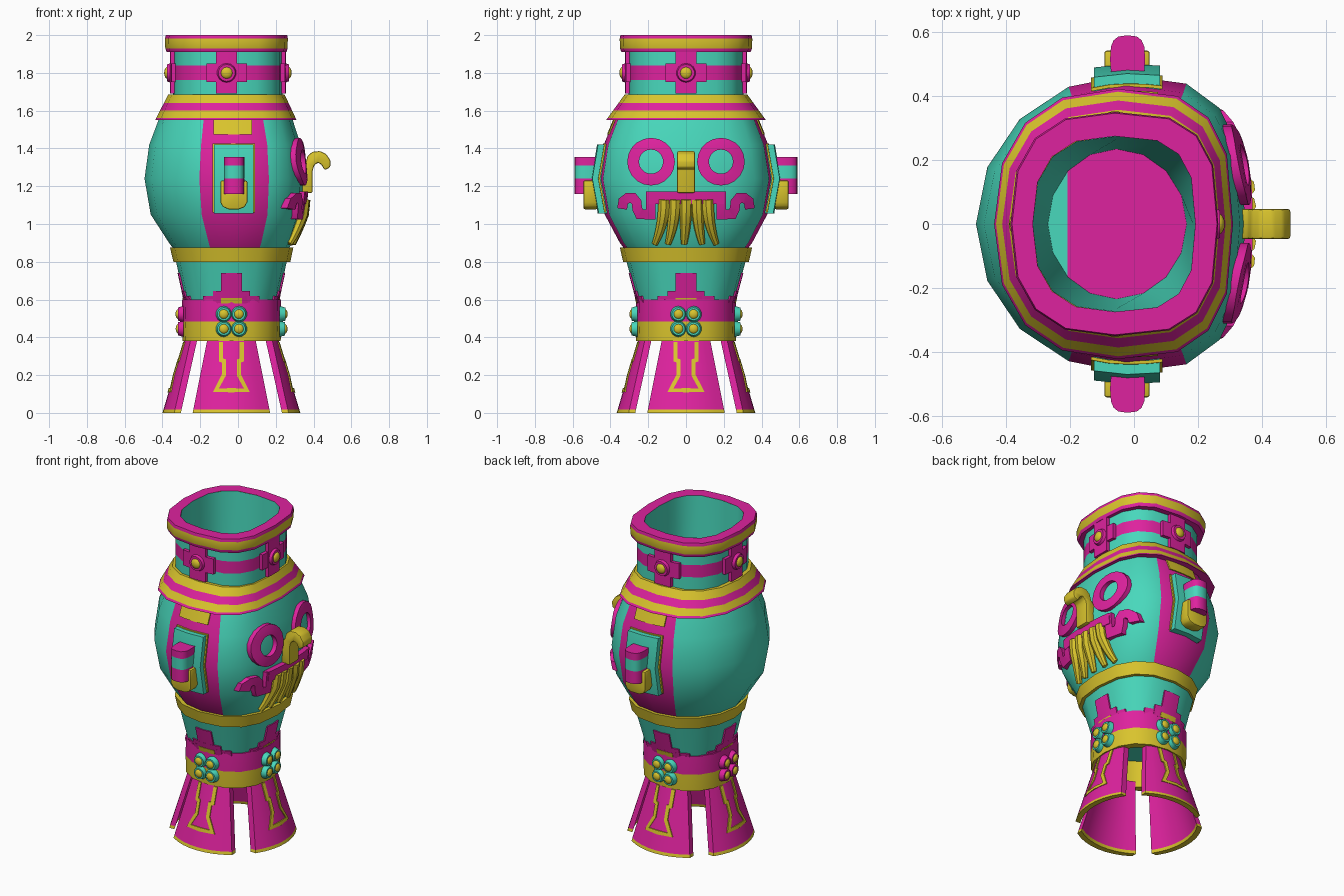
import bpy, bmesh, math
from mathutils import Vector, Matrix

if "Cube" in bpy.data.objects:
    bpy.data.objects.remove(bpy.data.objects["Cube"])


def material(name, rgb):
    m = bpy.data.materials.new(name)
    m.diffuse_color = (*rgb, 1)
    m.use_nodes = True
    m.node_tree.nodes["Principled BSDF"].inputs["Base Color"].default_value = m.diffuse_color
    return m


MATS = [material("teal", (.065, .687, .503)), material("magenta", (.73, .016, .342)),
        material("yellow", (.694, .552, .026))]
T, M, Y = 0, 1, 2
DIRS = {"front": Vector((0, -1, 0)), "rear": Vector((0, 1, 0)),
        "right": Vector((1, 0, 0)), "left": Vector((-1, 0, 0))}


def finish(name, bm, mat=None):
    if mat is not None:
        for f in bm.faces:
            f.material_index = mat
    bmesh.ops.recalc_face_normals(bm, faces=bm.faces)
    me = bpy.data.meshes.new(name)
    bm.to_mesh(me)
    bm.free()
    for m in MATS:
        me.materials.append(m)
    ob = bpy.data.objects.new(name, me)
    bpy.context.collection.objects.link(ob)
    return ob


# A ring is (z, x_min, x_max, y_radius, back_power, front_power): a rounded square
def ring_points(r, c, cy=0, seg=16):
    z, x0, x1, ry, nb, nf = r
    out = []
    for i in range(seg):
        a = 2 * math.pi * i / seg
        co, si = round(math.cos(a), 6), round(math.sin(a), 6)
        n, h = (nf, x1 - c) if co > 0 else (nb, c - x0)
        out.append((c + math.copysign(abs(co) ** (2 / n), co) * h,
                    cy + math.copysign(abs(si) ** (2 / n), si) * ry, z))
    return out


def loft(name, rings, c, rule, cap0=None, cap1=None, cy=0, cut=None):
    bm = bmesh.new()
    rows = [[bm.verts.new(p) for p in ring_points(r, c, cy)] for r in rings]
    for i in range(len(rows) - 1):
        for k in range(16):
            q = (k + 1) % 16
            f = bm.faces.new((rows[i][k], rows[i][q], rows[i + 1][q], rows[i + 1][k]))
            f.material_index = rule(i, k) if callable(rule) else rule[i]
    for row, cap in ((rows[0], cap0), (rows[-1], cap1)):
        if cap is not None:
            bm.faces.new(row).material_index = cap
    if cut:
        cut(bm)
    return finish(name, bm)


def surface(d, rings, c, u, z):
    """Point on a lofted wall seen from direction d, at sideways position u."""
    rs = sorted(rings)
    z_c = min(max(z, rs[0][0]), rs[-1][0])
    for a, b in zip(rs, rs[1:]):
        if z_c <= b[0]:
            break
    t = (z_c - a[0]) / (b[0] - a[0])
    _, x0, x1, ry, nb, nf = [p + (q - p) * t for p, q in zip(a, b)]
    if d.x:
        n, h, w = (nf, x1 - c, ry) if d.x > 0 else (nb, c - x0, ry)
        s = max(0, 1 - min(1, abs(u / w)) ** n) ** (1 / n)
        return Vector((c + d.x * h * s, u, z))
    n, w = (nf, x1 - c) if u > c else (nb, c - x0)
    return Vector((u, d.y * ry * max(0, 1 - min(1, abs((u - c) / w)) ** n) ** (1 / n), z))


def patch(name, d, wall, c, rows, out, depth, mat, closed=False, rule=None):
    """Plate that follows a wall: a grid of (u, z) points, given a thickness."""
    bm = bmesh.new()
    g = [[bm.verts.new(surface(d, wall, c, u, z) + d * out) for u, z in r] for r in rows]
    if closed:
        g.append(g[0])
    for a, b in zip(g, g[1:]):
        for k in range(len(a) - 1):
            bm.faces.new((a[k], a[k + 1], b[k + 1], b[k]))
    ex = bmesh.ops.extrude_face_region(bm, geom=bm.faces[:], use_keep_orig=True)
    for v in ex["geom"]:
        if isinstance(v, bmesh.types.BMVert):
            v.co -= d * depth
    for f in bm.faces:
        f.material_index = rule(f.calc_center_median()) if rule else mat
    return finish(name, bm)


def rect(mid, half, zs, cols=4):
    return [[(mid + half * (2 * i / cols - 1), z) for i in range(cols + 1)] for z in zs]


def ribbon(path, w):
    rows = []
    for i, p in enumerate(path):
        p = Vector(p)
        a = (p - Vector(path[i - 1])).normalized() if i else None
        b = (Vector(path[i + 1]) - p).normalized() if i < len(path) - 1 else None
        t = ((a or b) + (b or a)).normalized()
        k = w / 2 / max(.6, t.dot(a or b))
        s = Vector((-t.y, t.x)) * k
        rows.append([tuple(p + s), tuple(p - s)])
    return rows


def stud(name, d, pos, r, depth, mat, dome=False):
    bm = bmesh.new()
    mx = Matrix.Translation(pos) @ d.to_track_quat('Z', 'Y').to_matrix().to_4x4()
    if dome:
        mx = mx @ Matrix.Diagonal((r, r, depth, 1))
        bmesh.ops.create_uvsphere(bm, u_segments=12, v_segments=8, radius=1, matrix=mx)
    else:
        bmesh.ops.create_cone(bm, cap_ends=True, segments=14, radius1=r, radius2=r * .8,
                              depth=depth, matrix=mx)
    return finish(name, bm, mat)


def prism(name, outline, y0, y1, mat, bevel):
    bm = bmesh.new()
    a = [bm.verts.new((x, y0, z)) for x, z in outline]
    b = [bm.verts.new((x, y1, z)) for x, z in outline]
    bm.faces.new(a)
    bm.faces.new(b)
    for i in range(len(a)):
        bm.faces.new((a[i - 1], a[i], b[i], b[i - 1]))
    ob = finish(name, bm, mat)
    mod = ob.modifiers.new("soft_edges", 'BEVEL')
    mod.width, mod.segments = bevel, 2


# Main vessel walls
NECK = [(z, -.343, .236, .305, 2.6, 3) for z in (1.66, 1.763, 1.84, 1.93)]
BODY = [(.86, -.335, .265, .32, 2, 2.5), (.9, -.365, .285, .35, 2, 2.6), (1.05, -.462, .335, .43, 2, 2.8),
        (1.24, -.495, .35, .465, 2, 2.8), (1.42, -.47, .332, .435, 2, 2.8), (1.58, -.41, .28, .37, 2.1, 2.8)]
CUP = [(.56, -.275, .205, .25, 2.3, 2.4), (.80, -.328, .258, .315, 2.2, 2.5)]
BAND = [(.38, -.294, .226, .264, 2.3, 2.3), (.485, -.298, .23, .267, 2.3, 2.3), (.60, -.296, .228, .265, 2.3, 2.3)]
LEG = [(0, -.40, .33, .367, 2, 2), (.42, -.275, .205, .243, 2, 2)]
loft("neck", NECK, -.055, [T, M, T])
loft("body", BODY, -.025, lambda i, k: M if k in (3, 4, 11, 12) else T, T, None)
loft("cup", CUP, -.035, [T])
loft("rim", [(1.91, -.33, .22, .29, 2.6, 3), (1.91, -.378, .257, .342, 2.6, 3), (1.93, -.385, .262, .35, 2.6, 3),
             (1.982, -.387, .264, .351, 2.6, 3), (2, -.382, .26, .347, 2.6, 3), (2, -.317, .192, .275, 2.6, 3)],
     -.06, [M, M, Y, M, M])


# Inside wall and its two-coloured floor
def floor_cut(bm):
    bmesh.ops.bisect_plane(bm, geom=bm.verts[:] + bm.edges[:] + [f for f in bm.faces if len(f.verts) > 4],
                           plane_co=(-.208, 0, 0), plane_no=(1, 0, 0))
    for f in bm.faces:
        p = f.calc_center_median()
        if p.z < .901 and p.x > -.208:
            f.material_index = M


loft("inner_wall", [(2, -.317, .192, .275, 2.6, 3), (1.7, -.305, .185, .265, 2.6, 3), (.9, -.27, .165, .235, 2, 2)],
     -.055, [T, T], None, T, cut=floor_cut)

# Sloped collar with stripes
collar = [(1.685, -.33, .22, .29, 2.5, 3)]
for z in (1.685, 1.64, 1.6, 1.562, 1.55):
    t = (1.685 - z) / .135
    collar.append((z, -.37 - .068 * t, .247 + .063 * t, .325 + .098 * t, 2.4, 2.9))
collar.append((1.55, -.40, .27, .36, 2.2, 2.8))
loft("collar", collar, -.05, [Y, Y, M, Y, M, M])

# Waist ring and lower band
loft("waist_ring", [(.875, -.30, .24, .29, 2, 2.5), (.875, -.36, .293, .35, 2.1, 2.5), (.80, -.342, .277, .333, 2.1, 2.5),
                    (.80, -.30, .24, .29, 2.1, 2.5)], -.03, [Y, Y, Y])
loft("lower_band", [(.55, -.255, .185, .22, 2.3, 2.3), (.38, -.255, .185, .22, 2.3, 2.3)] + BAND +
     [(.60, -.25, .18, .22, 2.3, 2.3)], -.035, [Y, Y, Y, M, M], T)

for side, d in DIRS.items():
    um, un = (0, 0) if d.x else (-.035, -.06)
    # Flared leg panel with painted outline
    rows = [[(um + (.205 - .2 * z) * k / 4, z) for k in range(-4, 5)] for z in (.41, .2, .018, 0)]
    patch(side + "_leg", d, LEG, -.035, rows, 0, .035, M, rule=lambda p: Y if p.z < .018 else M)
    half = [(.055, .375), (.055, .28), (.04, .275), (.04, .2), (.082, .12)]
    path = [(um - u, z) for u, z in half] + [(um, .12)] + [(um + u, z) for u, z in half[::-1]]
    patch(side + "_leg_outline", d, LEG, -.035, ribbon(path, .022), .006, .008, Y)
    # Stepped motif above the band
    for i, (h, z) in enumerate(((.055, .74), (.098, .645), (.15, .618))):
        patch(f"{side}_step_{i}", d, CUP, -.035, rect(um, h, (.58, z)), .005 + .0005 * i, .009, M)
    patch(side + "_step_base", d, CUP, -.035, rect(um, .055, (.58, .609)), .008, .009, Y)
    # Four round studs on the band
    for u in (-.04, .04):
        for z in (.445, .523):
            p = surface(d, BAND, -.035, um + u, z)
            stud(side + "_stud", d, p + d * .008, .043, .03, M if side == "left" else T)
            stud(side + "_stud_dome", d, p + d * .02, .026, .015, Y, True)
    # Cross ornament on the neck
    patch(side + "_cross_bar", d, NECK, -.055, rect(un, .108, (1.752, 1.85)), .016, .03, M)
    patch(side + "_cross_post", d, NECK, -.055, rect(un, .056, (1.69, 1.912)), .017, .03, M)
    p = surface(d, NECK, -.055, un, 1.80)
    stud(side + "_cross_disc", d, p + d * .018, .056, .03, M)
    stud(side + "_cross_dome", d, p + d * .03, .032, .018, Y, True)

# Ear panels on the two sides
for side in ("front", "rear"):
    d = DIRS[side]
    s = d.y
    patch(side + "_panel_block", d, BODY, -.025, rect(-.027, .102, (1.475, 1.555)), .005, .008, Y)
    patch(side + "_ear_trim", d, BODY, -.025, rect(-.022, .112, (1.06, 1.24, 1.425)), .006, .01, Y)
    patch(side + "_ear_plate", d, BODY, -.025, rect(-.022, .104, (1.055, 1.24, 1.42), 2), .036, .05, T)
    ear = [(z, -.075, .035, .075, 3, 3) for z in (1.16, 1.24, 1.31, 1.355)]
    loft(side + "_ear", ear, -.02, [M, T, M], M, M, cy=s * .516)
    u = [(-.093, 1.23), (-.093, 1.115), (-.08, 1.09), (-.05, 1.078), (.006, 1.078),
         (.036, 1.09), (.049, 1.115), (.049, 1.23)]
    prism(side + "_ear_pendant", u, s * .47, s * .543, Y, .008)

# Face: ring eyes, mouth with curls, beard strands, hooked nose
face = DIRS["right"]
for s in (-1, 1):
    rows = []
    for i in range(20):
        a = 2 * math.pi * i / 20
        rows.append([(s * .185 + r * math.cos(a), 1.33 + r * math.sin(a)) for r in (.064, .095, .126)])
    patch("eye_ring", face, BODY, -.025, rows, .02, .045, M, closed=True)
    curl = [(.10, 1.145), (.187, 1.145), (.187, 1.05), (.245, 1.052), (.258, 1.08), (.262, 1.115),
            (.28, 1.137), (.31, 1.137), (.332, 1.12), (.338, 1.08)]
    patch("mouth_curl", face, BODY, -.025, ribbon([(s * u, z) for u, z in curl], .052), .025, .05, M)
patch("mouth_bar", face, BODY, -.025, rect(0, .2, (1.105, 1.172), 6), .027, .05, M)

for i, (y0, y1) in enumerate(((-.115, -.165), (-.06, -.095), (0, -.01), (.06, .085), (.115, .16))):
    cu = bpy.data.curves.new("beard_strand", 'CURVE')
    cu.dimensions, cu.bevel_depth, cu.bevel_resolution, cu.use_fill_caps = '3D', .034, 2, True
    sp = cu.splines.new('POLY')
    sp.points.add(6)
    for k, pt in enumerate(sp.points):
        t = k / 6
        p = surface(face, BODY, -.025, y0 + (y1 - y0) * t ** 2.2, 1.13 - .235 * t)
        pt.co = (p.x + .008, p.y, p.z, 1)
        pt.radius = 1 - .5 * t ** 2
    cu.materials.append(MATS[Y])
    bpy.context.collection.objects.link(bpy.data.objects.new(f"beard_strand_{i}", cu))

prism("nose", [(.33, 1.165), (.395, 1.165), (.395, 1.28), (.403, 1.31), (.422, 1.325), (.442, 1.315), (.458, 1.285),
               (.488, 1.3), (.49, 1.335), (.468, 1.37), (.435, 1.386), (.395, 1.383), (.368, 1.36), (.357, 1.32),
               (.33, 1.3)], -.047, .047, Y, .008)

# Smooth shading with crisp edges
bpy.ops.object.select_all(action='SELECT')
bpy.context.view_layer.objects.active = bpy.data.objects["body"]
bpy.ops.object.convert(target='MESH')
bpy.ops.object.shade_smooth_by_angle(angle=math.radians(35))
